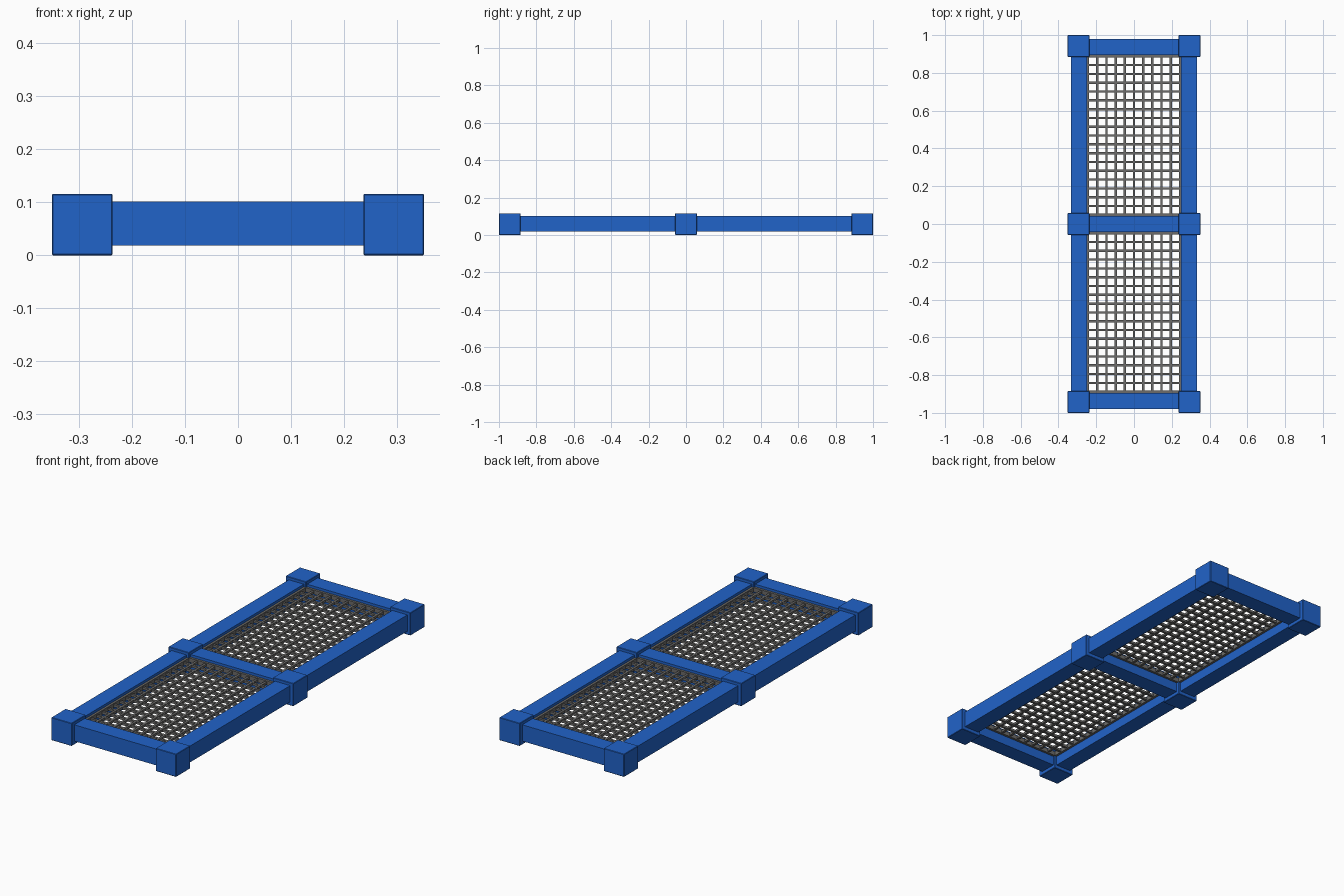
import bpy, bmesh
from mathutils import Matrix, Vector

if "Cube" in bpy.data.objects:
    bpy.data.objects.remove(bpy.data.objects["Cube"])


def material(name, rgb):
    m = bpy.data.materials.new(name)
    m.diffuse_color = (*rgb, 1)
    m.use_nodes = True
    m.node_tree.nodes["Principled BSDF"].inputs["Base Color"].default_value = m.diffuse_color
    return m


BLUE = material("frame blue", (0.0152, 0.125, 0.584))
GREY = material("mesh grey", (0.15, 0.148, 0.143))


def boxes(name, mat, spans, bevel=0):
    """One object made of boxes given as (x0, x1, y0, y1, z0, z1)."""
    bm = bmesh.new()
    for x0, x1, y0, y1, z0, z1 in spans:
        centre = Vector((x0 + x1, y0 + y1, z0 + z1)) / 2
        size = (x1 - x0, y1 - y0, z1 - z0, 1)
        bmesh.ops.create_cube(bm, size=1, matrix=Matrix.Translation(centre) @ Matrix.Diagonal(size))
    if bevel:
        bmesh.ops.bevel(bm, geom=bm.edges[:], offset=bevel, segments=1, affect='EDGES')
    me = bpy.data.meshes.new(name)
    bm.to_mesh(me)
    bm.free()
    me.materials.append(mat)
    ob = bpy.data.objects.new(name, me)
    bpy.context.collection.objects.link(ob)
    return ob


CX, CY = 0.294, 0.9425      # joint block centres
H = 0.0575                  # half block
W = 0.0425                  # half beam
Z0, Z1 = 0.018, 0.101       # beam heights

# Joint blocks
for row, y in (("front", -CY), ("middle", 0), ("back", CY)):
    for side, x in (("left", -CX), ("right", CX)):
        boxes(f"{row}_{side}_joint_block", BLUE,
              [(x - H, x + H, y - H, y + H, 0, 0.116)], bevel=0.002)

# Cross beams between the blocks
for row, y in (("front", -0.9365), ("middle", 0), ("back", 0.9365)):
    boxes(f"{row}_cross_beam", BLUE, [(-CX + 0.05, CX - 0.05, y - W, y + W, Z0, Z1)])

# Side beams, one per bay
for side, x in (("left", -0.2915), ("right", 0.2915)):
    for bay, s in (("front", -1), ("back", 1)):
        y0, y1 = sorted((s * 0.05, s * (CY - 0.05)))
        boxes(f"{bay}_{side}_side_beam", BLUE, [(x - W, x + W, y0, y1, Z0, Z1)])

# Mesh panels: rim plus a grid of square bars
XE, B = 0.249, 0.006        # panel half width, half bar
NX, NY = 10, 18
for bay, s in (("front", -1), ("back", 1)):
    y0, y1 = sorted((s * 0.0425, s * 0.894))
    r = 0.012
    boxes(f"{bay}_mesh_rim", GREY, [
        (-XE, -XE + r, y0, y1, 0.066, 0.088), (XE - r, XE, y0, y1, 0.066, 0.088),
        (-XE + r, XE - r, y0, y0 + r, 0.066, 0.088), (-XE + r, XE - r, y1 - r, y1, 0.066, 0.088)])
    px = 2 * (XE - B) / NX
    py = (y1 - y0 - 2 * B) / NY
    bars = []
    for i in range(1, NX):
        x = -XE + B + i * px
        bars.append((x - B, x + B, y0 + r, y1 - r, 0.071, 0.083))
    for j in range(1, NY):
        y = y0 + B + j * py
        bars.append((-XE + r, XE - r, y - B, y + B, 0.070, 0.082))
    boxes(f"{bay}_mesh_grid", GREY, bars)
